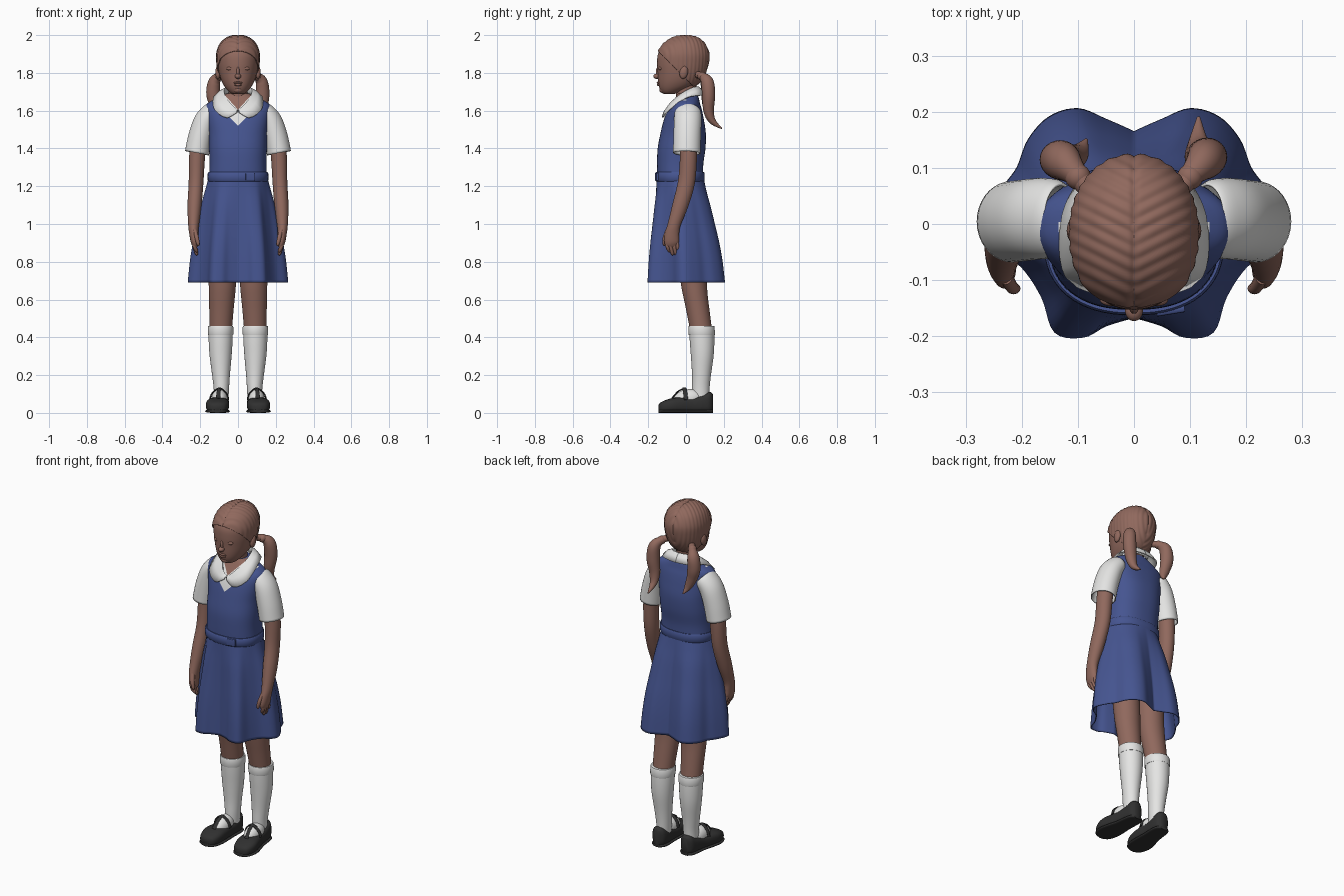
import bpy, bmesh, math
from mathutils import Vector, Matrix


def material(name, rgb):
    m = bpy.data.materials.new(name)
    m.diffuse_color = (*rgb, 1)
    return m


SKIN = material("warm_brown", (0.28, 0.14, 0.11))
BLUE = material("pinafore_blue", (0.06, 0.09, 0.28))
WHITE = material("cotton_white", (0.78, 0.78, 0.77))
BLACK = material("shoe_black", (0.03, 0.03, 0.03))


def smooth(rows, n):
    """Catmull-Rom interpolation through rows of any width."""
    p = [rows[0]] + list(rows) + [rows[-1]]
    out = []
    for i in range(1, len(p) - 2):
        for k in range(n):
            t = k / n
            out.append(tuple(0.5 * (2 * b + (c - a) * t + (2 * a - 5 * b + 4 * c - d) * t * t
                                    + (3 * b - a - 3 * c + d) * t ** 3)
                             for a, b, c, d in zip(*p[i - 1:i + 3])))
    return out + [tuple(rows[-1])]


def finish(name, bm, mats, mirror=False, thick=0, angle=50):
    bmesh.ops.recalc_face_normals(bm, faces=bm.faces[:])
    me = bpy.data.meshes.new(name)
    bm.to_mesh(me)
    bm.free()
    for m in mats:
        me.materials.append(m)
    me.polygons.foreach_set("use_smooth", [True] * len(me.polygons))
    me.set_sharp_from_angle(angle=math.radians(angle))
    ob = bpy.data.objects.new(name, me)
    bpy.context.collection.objects.link(ob)
    if thick:
        s = ob.modifiers.new("thickness", 'SOLIDIFY')
        s.thickness, s.offset = thick, 0
    if mirror:
        ob.modifiers.new("mirror", 'MIRROR').use_mirror_merge = False
    return ob


def loft(rings, caps=True, closed=True):
    bm = bmesh.new()
    vs = [[bm.verts.new(p) for p in r] for r in rings]
    n = len(rings[0])
    for a, b in zip(vs, vs[1:]):
        for i in range(n if closed else n - 1):
            j = (i + 1) % n
            bm.faces.new((a[i], a[j], b[j], b[i]))
    if caps:
        bm.faces.new(vs[0])
        bm.faces.new(vs[-1])
    return bm


def oval(seg, e):
    f = lambda c: math.copysign(abs(c) ** (2 / e), c)
    return [(f(math.cos(2 * math.pi * i / seg)), f(math.sin(2 * math.pi * i / seg))) for i in range(seg)]


def stack(rows, n=4, seg=40, e=2.0, caps=True):
    """Horizontal rings from rows of z, centre x, half width, front y, back y."""
    return loft([[(cx + rx * u, (yf + yb) / 2 + (yb - yf) / 2 * v, z) for u, v in oval(seg, e)]
                 for z, cx, rx, yf, yb in smooth(rows, n)], caps)


def tube(rows, n=5, seg=20, ref=(0, 1, 0), caps=True, e=2.0):
    """Sweep along rows of x, y, z, radius across, radius along ref."""
    pts = smooth(rows, n)
    rings = []
    for i, p in enumerate(pts):
        t = (Vector(pts[min(i + 1, len(pts) - 1)][:3]) - Vector(pts[max(i - 1, 0)][:3])).normalized()
        b = Vector(ref)
        b = (b - t * b.dot(t)).normalized()
        a = b.cross(t)
        rings.append([Vector(p[:3]) + a * p[3] * u + b * p[4] * v for u, v in oval(seg, e)])
    return loft(rings, caps)


def ball(name, loc, size, mat, mirror=False, tilt=0):
    bm = bmesh.new()
    mx = Matrix.Translation(loc) @ Matrix.Rotation(tilt, 4, 'X') @ Matrix.Diagonal((*size, 1))
    bmesh.ops.create_uvsphere(bm, u_segments=24, v_segments=16, radius=1, matrix=mx)
    return finish(name, bm, [mat], mirror)


# Bodice: blue, with a white shirt V and bare throat cut cleanly into the front
bm = stack([(1.22, 0, .15, -.15, .088), (1.25, 0, .152, -.152, .09), (1.32, 0, .15, -.153, .092),
            (1.40, 0, .153, -.15, .103), (1.48, 0, .155, -.135, .105), (1.55, 0, .165, -.118, .095),
            (1.60, 0, .172, -.10, .085), (1.635, 0, .165, -.077, .075), (1.665, 0, .115, -.058, .068),
            (1.69, 0, .06, -.045, .06)], 5, 72, 2.4)
for z0, k in ((1.52, 1.0), (1.605, 1.1)):
    for s in (1, -1):
        bmesh.ops.bisect_plane(bm, geom=bm.verts[:] + bm.edges[:] + bm.faces[:],
                               plane_co=(0, 0, z0), plane_no=(-s * k, 0, 1))
for f in bm.faces:
    c = f.calc_center_median()
    if c.y < 0 and c.z > 1.52 + abs(c.x):
        f.material_index = 2 if c.z > 1.605 + 1.1 * abs(c.x) else 1
finish("bodice", bm, [BLUE, WHITE, SKIN])

# Skirt: waist oval blended into a lobed hem
hem = smooth([(0, -.165), (.05, -.18), (.09, -.2), (.14, -.192), (.163, -.13), (.2, -.075), (.25, -.04),
              (.263, 0), (.235, .06), (.207, .1), (.187, .15), (.15, .19), (.1, .204), (.05, .185), (0, .163)], 5)
waist = [(.152 * math.sin(math.pi * i / (len(hem) - 1)), -.031 - .122 * math.cos(math.pi * i / (len(hem) - 1)))
         for i in range(len(hem))]
rings = []
for z, f in smooth([(1.25, 0), (1.18, .17), (1.1, .37), (1.0, .57), (.9, .76), (.8, .9), (.69, 1)], 5):
    half = [(a[0] + (b[0] - a[0]) * f, a[1] + (b[1] - a[1]) * f, z) for a, b in zip(waist, hem)]
    rings.append(half + [(-x, y, z) for x, y, z in half[-2:0:-1]])
finish("skirt", loft(rings, False), [BLUE], thick=.005)

# Belt and buckle
finish("belt", stack([(1.226, 0, .153, -.155, .092), (1.23, 0, .16, -.162, .098),
                      (1.27, 0, .16, -.162, .098), (1.274, 0, .153, -.155, .092)], 2, 64, 2.3), [BLUE])
bm = tube([(.04, -.158, 1.25, .02, .007), (.09, -.15, 1.25, .02, .007)], 2, 16, e=6)
finish("belt_buckle", bm, [BLUE])

# Sleeves and arms
finish("sleeve", tube([(.13, .01, 1.60, .045, .06), (.145, .01, 1.585, .052, .068), (.175, .009, 1.54, .058, .07),
                       (.2, .006, 1.46, .061, .07), (.217, .004, 1.375, .062, .07)], 5, 36, caps=False),
       [WHITE], True, .005)
finish("arm", tube([(.205, .015, 1.48, .043, .045), (.217, .013, 1.35, .042, .045), (.222, .002, 1.22, .039, .045),
                    (.23, -.03, 1.10, .037, .042), (.235, -.062, 1.0, .029, .034), (.234, -.073, .95, .024, .037),
                    (.23, -.076, .905, .02, .039), (.226, -.072, .88, .012, .03)], 5, 28), [SKIN], True)
for k, drop in enumerate((.85, .835, .835, .85)):
    y = -.102 + .0175 * k
    finish(f"finger_{k + 1}", tube([(.23, y, .915, .01, .01), (.23, y + .004, .88, .01, .01),
                                    (.22, y + .012, drop + .01, .009, .009), (.217, y + .014, drop, .004, .004)],
                                   4, 12), [SKIN], True)
finish("thumb", tube([(.228, -.095, .965, .012, .014), (.218, -.112, .925, .011, .012),
                      (.211, -.115, .895, .009, .009), (.209, -.114, .885, .004, .004)], 4, 12), [SKIN], True)

# Legs, socks and folded sock tops
finish("leg", stack([(1.05, .08, .06, -.09, .06), (.85, .083, .073, -.05, .1), (.69, .083, .072, -.028, .11),
                     (.62, .085, .069, -.015, .115), (.54, .088, .064, .002, .125), (.42, .092, .058, .025, .14)]),
       [SKIN], True)
finish("sock", stack([(.02, .09, .036, .035, .12), (.12, .088, .04, .032, .124), (.2, .09, .047, .032, .132),
                      (.3, .092, .058, .026, .146), (.38, .092, .063, .02, .15), (.46, .092, .064, .016, .148)]),
       [WHITE], True)
finish("sock_cuff", stack([(.412, .092, .064, .016, .15), (.416, .092, .067, .013, .153),
                           (.455, .092, .067, .012, .151), (.461, .092, .063, .016, .147)], 2), [WHITE], True)
ball("sock_foot", (.098, .01, .075), (.043, .078, .05), WHITE, True, .15)

# Shoes: sections along y, plus a T strap
sections = smooth([(-.146, .11, .015, .012, .04), (-.136, .11, .04, .003, .054), (-.11, .11, .055, 0, .067),
                   (-.07, .109, .061, 0, .079), (-.02, .104, .056, 0, .083), (.03, .098, .048, 0, .083),
                   (.09, .093, .045, 0, .098), (.125, .092, .038, 0, .112), (.142, .092, .02, .01, .1)], 4)
finish("shoe", loft([[(cx + w * u, y, (a + b) / 2 + (b - a) / 2 * v) for u, v in oval(28, 2.8)]
                     for y, cx, w, a, b in sections]), [BLACK], True)
finish("shoe_sole", loft([[(cx + (w + .004) * u, y, .009 + .009 * v) for u, v in oval(28, 3)]
                          for y, cx, w, a, b in sections]), [BLACK], True)
finish("shoe_strap", tube([(.05, 0, .07, .004, .011), (.062, -.004, .105, .004, .011), (.098, -.008, .131, .004, .011),
                           (.136, -.004, .105, .004, .011), (.15, 0, .07, .004, .011)], 5, 12), [BLACK], True)
finish("shoe_bar", tube([(.098, -.005, .13, .004, .01), (.102, -.04, .115, .004, .01),
                         (.106, -.075, .076, .004, .012)], 5, 12, (1, 0, 0)), [BLACK], True)

# Shirt collar: folded strip around the neck, pointed at the front
inner = smooth([(0, -.105, 1.60), (.04, -.088, 1.635), (.072, -.03, 1.685), (.07, .03, 1.718),
                (.04, .062, 1.725), (0, .068, 1.725)], 5)
outer = smooth([(.008, -.118, 1.588), (.06, -.124, 1.563), (.122, -.092, 1.602), (.13, 0, 1.668),
                (.1, .07, 1.68), (.05, .092, 1.682), (0, .098, 1.682)], 5)
outer = [outer[round(i * (len(outer) - 1) / (len(inner) - 1))] for i in range(len(inner))]
middle = [tuple((Vector(a) + Vector(b)) / 2 + Vector((0, 0, .008))) for a, b in zip(inner, outer)]
stand = [(x * .85, y * .9, z - .03) for x, y, z in inner]
finish("collar", loft([stand, inner, middle, outer], False, False), [WHITE], True, .006)

# Neck, head and facial features
finish("neck", stack([(1.55, 0, .055, -.05, .06), (1.64, 0, .054, -.052, .058), (1.70, 0, .05, -.055, .055),
                      (1.77, 0, .055, -.07, .06)]), [SKIN])
head_rows = [(1.687, 0, .02, -.112, -.07), (1.693, 0, .038, -.125, -.045), (1.708, 0, .056, -.136, -.005),
             (1.73, 0, .073, -.144, .04), (1.76, 0, .088, -.148, .075), (1.80, 0, .1, -.15, .1),
             (1.85, 0, .108, -.153, .114), (1.9, 0, .109, -.148, .117), (1.945, 0, .094, -.122, .1),
             (1.975, 0, .066, -.085, .072), (1.99, 0, .034, -.048, .038), (1.994, 0, .006, -.012, .0)]
finish("head", stack(head_rows, 5, 56, 2.1), [SKIN])
ball("nose", (0, -.154, 1.782), (.016, .019, .014), SKIN)
ball("nose_bridge", (0, -.147, 1.805), (.009, .013, .028), SKIN)
ball("upper_lip", (0, -.144, 1.748), (.024, .011, .006), SKIN)
ball("lower_lip", (0, -.143, 1.737), (.019, .011, .007), SKIN)
ball("chin", (0, -.123, 1.71), (.026, .018, .017), SKIN)
ball("eyelid", (.042, -.135, 1.823), (.019, .011, .01), SKIN, True)
ball("ear", (.106, -.012, 1.803), (.014, .022, .035), SKIN, True, -.2)

# Hair cap: enlarged skull cut along the hairline, with combed ridges and a centre parting
bm = stack(head_rows, 10, 144, 2.1)
for v in bm.verts:
    c = Vector((0, -.02, 1.85))
    d = v.co - c
    ridge = .0025 * (1 + math.sin((v.co.y - .5 * abs(v.co.x)) * 270)) / 2
    part = .004 * math.exp(-(v.co.x / .006) ** 2)
    v.co = c + d * 1.045 - d.normalized() * (ridge + part * (v.co.z > 1.8))
bmesh.ops.bisect_plane(bm, geom=bm.verts[:] + bm.edges[:] + bm.faces[:], plane_co=(0, 0, 1.768),
                       plane_no=(0, 1, 1), clear_inner=True)
finish("hair_cap", bm, [SKIN], thick=.004)

# Pigtails (one longer than the other) and their ties
tails = {"right": [(.08, .06, 1.79, .018, .018), (.1, .085, 1.783, .02, .02), (.125, .112, 1.752, .034, .032),
                   (.13, .12, 1.68, .034, .036), (.12, .12, 1.60, .028, .03), (.115, .14, 1.545, .018, .02),
                   (.115, .19, 1.505, .003, .003)],
         "left": [(-.08, .06, 1.79, .018, .018), (-.1, .085, 1.783, .02, .02), (-.125, .11, 1.752, .034, .032),
                  (-.132, .115, 1.69, .034, .036), (-.12, .115, 1.63, .028, .03), (-.1, .125, 1.575, .018, .02),
                  (-.085, .15, 1.54, .003, .003)]}
for side, rows in tails.items():
    finish("pigtail_" + side, tube(rows, 6, 24, (1, 0, 0)), [SKIN])
ball("hair_tie", (.1, .084, 1.783), (.023, .023, .023), SKIN, True)
